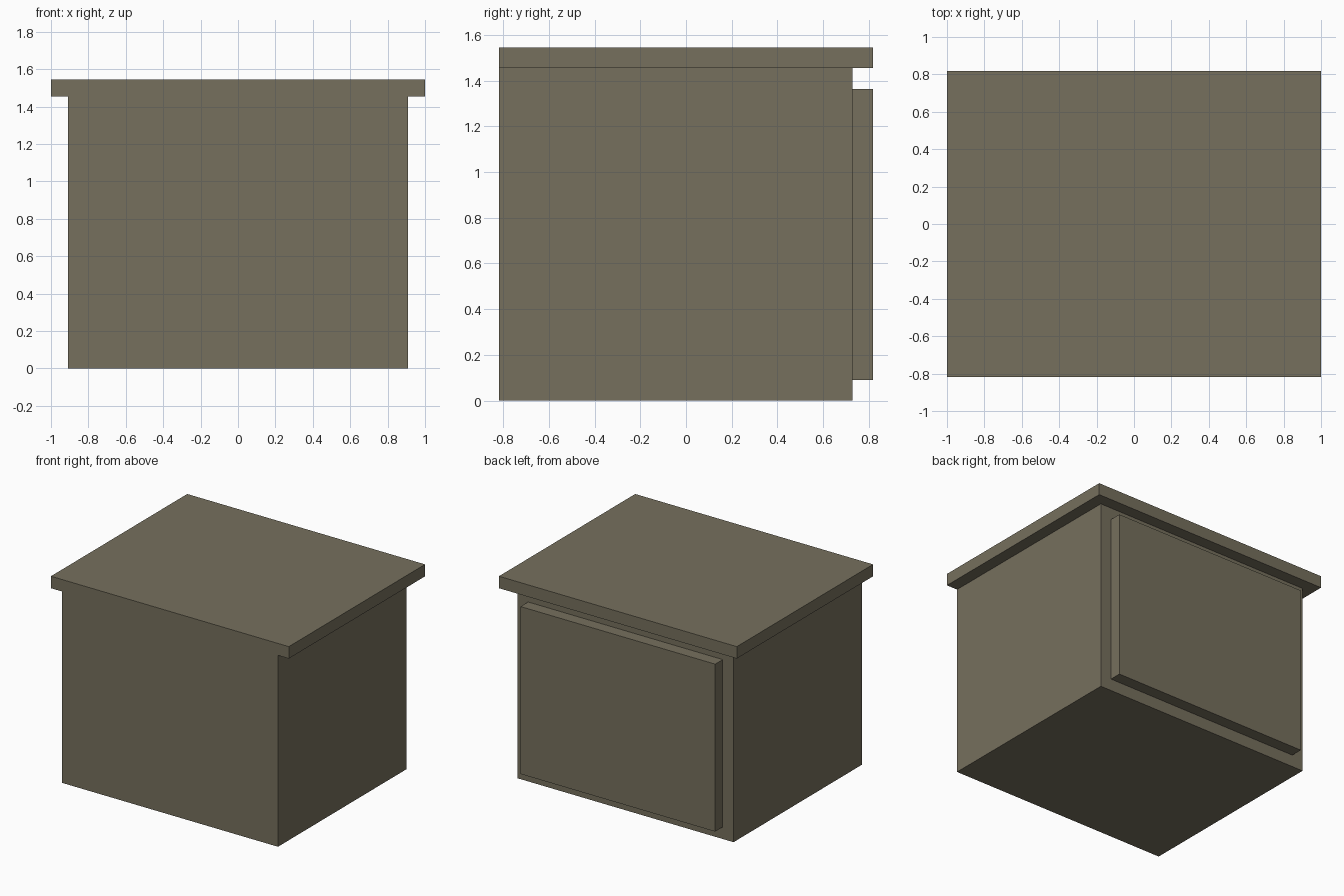
import bpy

if "Cube" in bpy.data.objects:
    bpy.data.objects.remove(bpy.data.objects["Cube"])

T = 1 / 11  # panel thickness and overhang

mat = bpy.data.materials.new("olive_brown")
mat.diffuse_color = (0.18, 0.16, 0.11, 1)
mat.use_nodes = True
mat.node_tree.nodes["Principled BSDF"].inputs["Base Color"].default_value = mat.diffuse_color


def box(name, x, y, z):
    """Add a box spanning the given (min, max) ranges."""
    bpy.ops.mesh.primitive_cube_add(size=1, location=[(a + b) / 2 for a, b in (x, y, z)])
    ob = bpy.context.object
    ob.name = name
    ob.scale = [b - a for a, b in (x, y, z)]
    bpy.ops.object.transform_apply(location=False, rotation=False, scale=True)
    ob.data.materials.append(mat)
    return ob


# Main cabinet body, flush with the top at the front
box("cabinet_body", (-10 * T, 10 * T), (-9 * T, 8 * T), (0, 16 * T))
# Overhanging top slab
box("cabinet_top", (-1, 1), (-9 * T, 9 * T), (16 * T, 17 * T))
# Raised door panel on the back side
box("door_panel", (-9 * T, 9 * T), (8 * T, 9 * T), (T, 15 * T))
